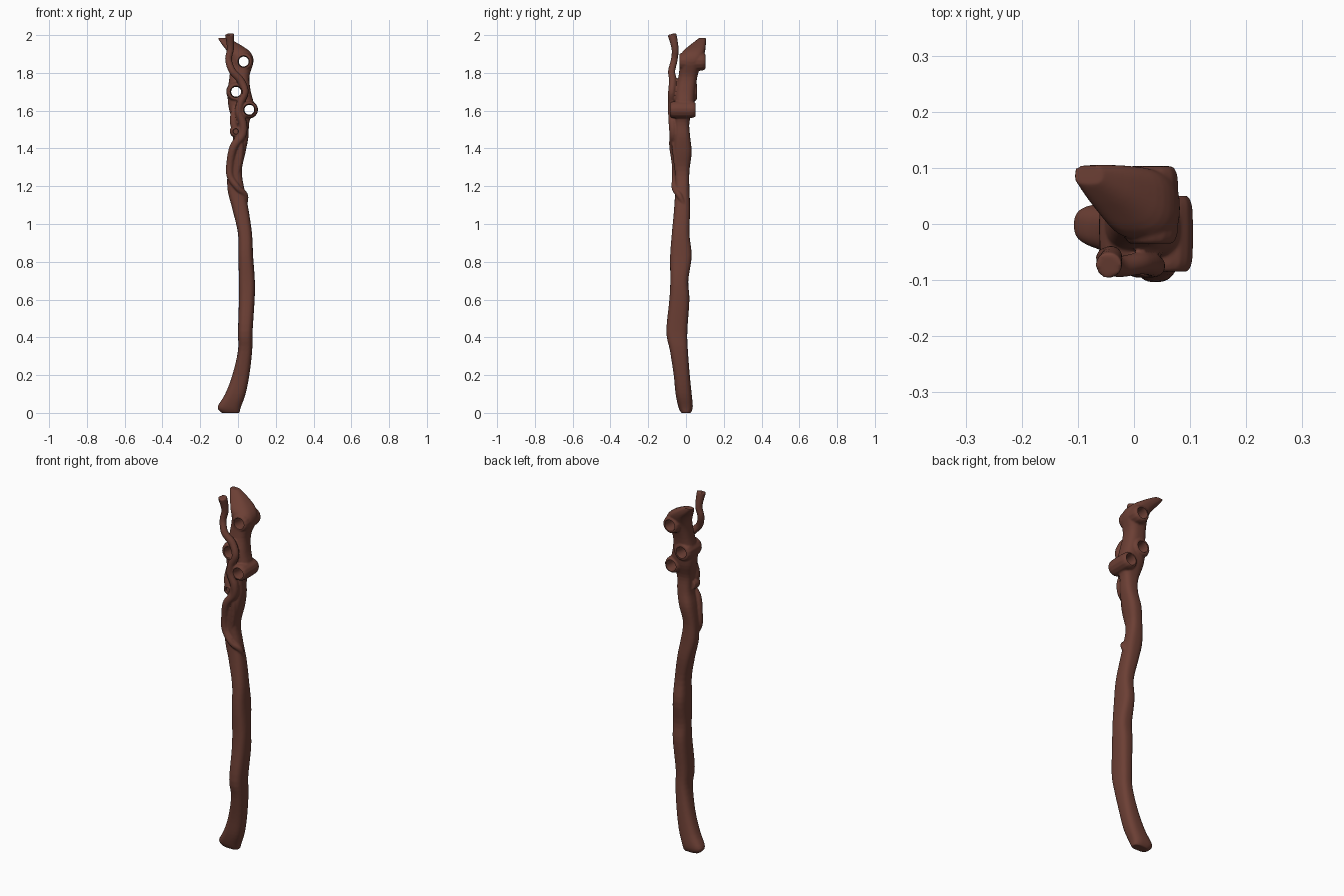
import bpy, bmesh, math
from mathutils import Vector

if "Cube" in bpy.data.objects:
    bpy.data.objects.remove(bpy.data.objects["Cube"])

wood = bpy.data.materials.new("dark_wood")
wood.diffuse_color = (0.15, 0.05, 0.035, 1)
wood.use_nodes = True
wood.node_tree.nodes["Principled BSDF"].inputs["Base Color"].default_value = wood.diffuse_color


def catmull(p, t):
    """Interpolated row of a table at float index t."""
    i = min(int(t), len(p) - 2)
    f = t - i
    rows = [p[max(0, min(len(p) - 1, i + k))] for k in (-1, 0, 1, 2)]
    return [0.5 * (2 * b + (c - a) * f + (2 * a - 5 * b + 4 * c - d) * f * f
                   + (3 * b - a - 3 * c + d) * f ** 3) for a, b, c, d in zip(*rows)]


def add_object(name, bm):
    mesh = bpy.data.meshes.new(name)
    bm.to_mesh(mesh)
    bm.free()
    ob = bpy.data.objects.new(name, mesh)
    bpy.context.collection.objects.link(ob)
    return ob


def loft(name, sections, sides=32, steps=4, power=2.7):
    """Closed skin through rows of (z, xmin, xmax, ymin, ymax)."""
    bm = bmesh.new()
    rings = []
    for k in range((len(sections) - 1) * steps + 1):
        z, x0, x1, y0, y1 = catmull(sections, k / steps)
        ring = []
        for s in range(sides):
            a = 2 * math.pi * s / sides
            c, d = math.cos(a), math.sin(a)
            x = math.copysign(abs(c) ** (2 / power), c)
            y = math.copysign(abs(d) ** (2 / power), d)
            ring.append(bm.verts.new(((x0 + x1 + x * (x1 - x0)) / 2,
                                      (y0 + y1 + y * (y1 - y0)) / 2, z)))
        rings.append(ring)
    for a, b in zip(rings, rings[1:]):
        for s in range(sides):
            t = (s + 1) % sides
            bm.faces.new((a[s], a[t], b[t], b[s]))
    bm.faces.new(rings[0][::-1])
    bm.faces.new(rings[-1])
    return add_object(name, bm)


def tube(name, points, sides=14, steps=8):
    """Closed round tube through rows of (x, y, z, radius)."""
    n = (len(points) - 1) * steps
    rows = [catmull(points, k / steps) for k in range(n + 1)]
    bm = bmesh.new()
    rings = []
    for k, (x, y, z, r) in enumerate(rows):
        d = (Vector(rows[min(k + 1, n)][:3]) - Vector(rows[max(k - 1, 0)][:3])).normalized()
        u = d.cross(Vector((0.12, 1, 0.05))).normalized()
        v = d.cross(u)
        rings.append([bm.verts.new(Vector((x, y, z)) + r * (
            u * math.cos(2 * math.pi * s / sides) + v * math.sin(2 * math.pi * s / sides)))
            for s in range(sides)])
    for a, b in zip(rings, rings[1:]):
        for s in range(sides):
            t = (s + 1) % sides
            bm.faces.new((a[s], a[t], b[t], b[s]))
    bm.faces.new(rings[0][::-1])
    bm.faces.new(rings[-1])
    bmesh.ops.recalc_face_normals(bm, faces=bm.faces)
    return add_object(name, bm)


# Gnarled shaft, flared foot and swept-back pointed head
shaft = loft("staff", [
    (0.0, -0.085, 0.008, -0.025, 0.025), (0.03, -0.108, 0.015, -0.04, 0.036),
    (0.1, -0.068, 0.04, -0.055, 0.03), (0.2, -0.03, 0.06, -0.065, 0.02),
    (0.33, 0.0, 0.075, -0.085, 0.01), (0.43, 0.0, 0.077, -0.104, 0.007),
    (0.6, 0.005, 0.088, -0.088, 0.018), (0.7, 0.005, 0.089, -0.083, 0.012),
    (0.83, 0.002, 0.08, -0.084, 0.03), (0.95, 0.0, 0.074, -0.075, 0.018),
    (1.08, -0.03, 0.055, -0.063, 0.022), (1.18, -0.055, 0.035, -0.058, 0.018),
    (1.28, -0.055, 0.02, -0.06, 0.018), (1.38, -0.042, 0.04, -0.068, 0.03),
    (1.46, -0.025, 0.055, -0.062, 0.022), (1.54, -0.03, 0.06, -0.06, 0.018),
    (1.62, -0.05, 0.085, -0.06, 0.042), (1.7, -0.055, 0.068, -0.058, 0.05),
    (1.78, -0.045, 0.06, -0.04, 0.06), (1.86, -0.04, 0.082, -0.03, 0.085),
    (1.91, -0.055, 0.065, -0.02, 0.1), (1.95, -0.085, 0.01, 0.025, 0.105),
    (1.985, -0.108, -0.055, 0.07, 0.105)])

# Vine winding up the front and ending in a free tendril
vine = tube("vine", [
    (0.035, 0.0, 1.08, 0.010), (0.038, -0.035, 1.15, 0.016), (0.0, -0.06, 1.19, 0.016),
    (-0.04, -0.055, 1.25, 0.019), (-0.042, -0.056, 1.32, 0.020),
    (-0.022, -0.067, 1.41, 0.022), (0.022, -0.066, 1.47, 0.022),
    (0.026, -0.07, 1.53, 0.022), (0.005, -0.074, 1.59, 0.021),
    (0.012, -0.076, 1.64, 0.020), (0.036, -0.075, 1.70, 0.020),
    (0.014, -0.07, 1.76, 0.020), (-0.03, -0.076, 1.81, 0.019),
    (-0.05, -0.062, 1.87, 0.018), (-0.04, -0.058, 1.93, 0.019),
    (-0.045, -0.074, 2.005, 0.024)])

# Second root strand crossing low on the neck
strand = tube("strand", [
    (-0.02, -0.045, 1.62, 0.014), (-0.022, -0.06, 1.53, 0.020),
    (0.012, -0.062, 1.44, 0.015), (0.012, -0.055, 1.36, 0.015), (-0.005, -0.045, 1.26, 0.012)])

# Raised rims around three see-through knot holes: x, z, ymin, ymax, radius
holes = [(0.03, 1.86, -0.035, 0.103, 0.049), (-0.01, 1.70, -0.068, 0.058, 0.052),
         (0.06, 1.605, -0.085, 0.05, 0.045)]
parts = [shaft, vine, strand]
cutters = []
for x, z, y0, y1, r in holes:
    parts.append(tube("rim", [(x, y0, z, r * 0.82), (x, y0 + 0.025, z, r),
                              (x, y1 - 0.025, z, r), (x, y1, z, r * 0.82)]))
    cutters.append(tube("hole_cutter", [(x, y0 - 0.05, z, 0.040), (x, y0 + 0.025, z, 0.028),
                                        (x, y1 - 0.025, z, 0.028), (x, y1 + 0.05, z, 0.040)], 24))

# Small blind knot below the holes
parts.append(tube("knot", [(-0.012, -0.02, 1.49, 0.03), (-0.012, -0.06, 1.49, 0.032),
                           (-0.012, -0.08, 1.49, 0.022)]))
cutters.append(tube("knot_cutter", [(-0.012, -0.068, 1.49, 0.014), (-0.012, -0.12, 1.49, 0.02)]))

# Fuse everything into one carved piece
bpy.ops.object.select_all(action='DESELECT')
for ob in parts:
    ob.select_set(True)
bpy.context.view_layer.objects.active = shaft
bpy.ops.object.join()
fuse = shaft.modifiers.new("fuse", 'REMESH')
fuse.mode, fuse.voxel_size = 'VOXEL', 0.0045
for c in cutters:
    cut = shaft.modifiers.new("cut", 'BOOLEAN')
    cut.object, cut.operation, cut.solver = c, 'DIFFERENCE', 'EXACT'
blend = shaft.modifiers.new("blend", 'SMOOTH')
blend.factor, blend.iterations = 0.5, 3
for m in [m.name for m in shaft.modifiers]:
    bpy.ops.object.modifier_apply(modifier=m)
for c in cutters:
    bpy.data.objects.remove(c, do_unlink=True)

shaft.data.materials.clear()
shaft.data.materials.append(wood)
bpy.ops.object.shade_smooth_by_angle(angle=math.radians(50))
